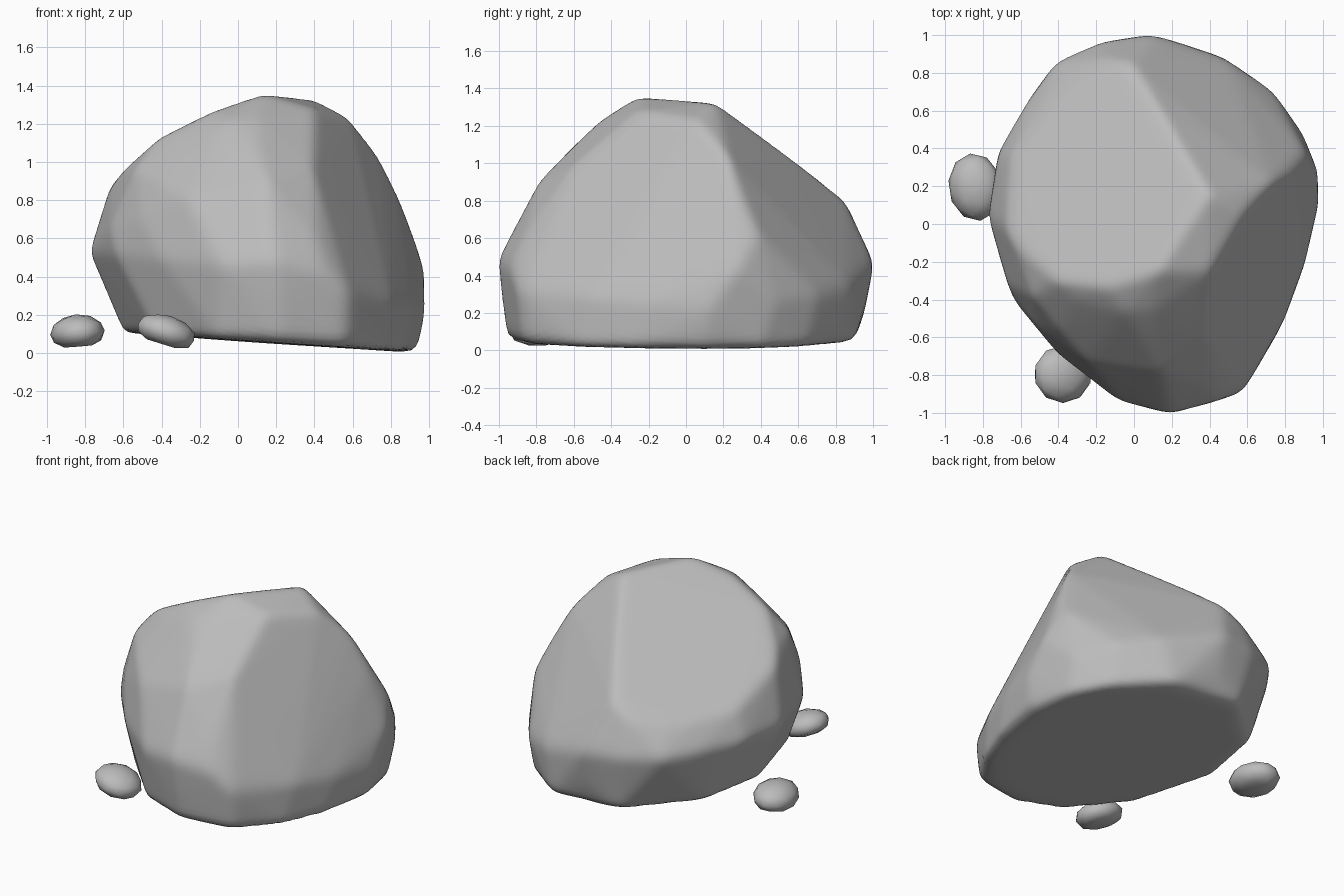
import bpy
import bmesh
from mathutils import Vector, Matrix
from mathutils.bvhtree import BVHTree

default_cube = bpy.data.objects.get("Cube")
if default_cube:
    bpy.data.objects.remove(default_cube, do_unlink=True)

# Single stone colour
stone = bpy.data.materials.new("stone_grey")
stone.use_nodes = True
stone_colour = (0.5, 0.5, 0.5, 1)
stone.diffuse_color = stone_colour
stone.node_tree.nodes["Principled BSDF"].inputs["Base Color"].default_value = stone_colour


def add_object(name, bm):
    """Turn a bmesh into a smooth-shaded stone object."""
    bmesh.ops.recalc_face_normals(bm, faces=bm.faces)
    for face in bm.faces:
        face.smooth = True
    mesh = bpy.data.meshes.new(name)
    bm.to_mesh(mesh)
    bm.free()
    mesh.materials.append(stone)
    obj = bpy.data.objects.new(name, mesh)
    bpy.context.collection.objects.link(obj)
    return obj


def wrap_sphere(hull, centre, subdivisions, smoothing, margin):
    """Project a sphere outwards onto a faceted hull, then soften its edges."""
    tree = BVHTree.FromBMesh(hull)
    bm = bmesh.new()
    bmesh.ops.create_icosphere(bm, subdivisions=subdivisions, radius=1)
    for v in bm.verts:
        direction = v.co.normalized()
        hit = tree.ray_cast(centre, direction)[0]
        # the margin makes up for what smoothing takes off the edges
        v.co = hit + direction * margin
    for step in range(smoothing):
        bmesh.ops.smooth_vert(bm, verts=bm.verts, factor=0.5,
                              use_axis_x=True, use_axis_y=True, use_axis_z=True)
    return bm


# Boulder: outline of the tilted base, outline of the waist, and the crown ridges
base_outline = [
    (-.59, .05), (-.5, .53), (-.1, .9), (.42, .89), (.73, .63), (.87, .4),
    (.92, .1), (.86, -.3), (.75, -.58), (.56, -.86), (.21, -.95),
    (-.1, -.85), (-.42, -.52),
]
waist_outline = [
    (.48, .87), (.73, .7), (.89, .47), (.9, -.2), (.79, -.5), (.57, -.89),
    (-.08, -.93), (-.4, -.68), (-.63, -.4), (-.77, .05), (-.72, .37),
    (-.55, .67), (-.42, .85), (-.17, .96),
]
crown_points = [
    # summit and the ridge beside it
    (.12, -.25, 1.35), (.39, .16, 1.32), (.58, .06, 1.22), (.73, .22, 1.03),
    (.83, .25, .82), (.9, .38, .62), (.4, -.25, 1.27),
    # ridge falling to the front
    (.1, -.45, 1.22), (.39, -.6, .97), (.1, -.6, 1.08), (.15, -.78, .9),
    (.41, -.86, .6), (.45, -.93, .44), (.19, -1, .49), (.2, -.98, .28),
    # front edge of the broad sloping top
    (-.14, -.33, 1.26), (-.4, -.3, 1.13), (-.6, -.13, .95), (-.66, -.04, .88),
    # rounded front shoulder
    (-.05, -.46, 1.21), (-.3, -.4, 1.12), (-.53, -.38, .96), (-.4, -.55, .9),
    (-.25, -.72, .8), (-.5, -.54, .7), (-.66, -.32, .65),
    # back edge of the broad sloping top
    (.15, .6, .98), (-.02, .84, .81), (-.15, .86, .73), (-.36, .74, .68),
    (-.48, .6, .685), (-.64, .35, .72),
    # back tip and lower right bulge
    (.09, 1, .47), (.1, .95, .22), (.97, .27, .44), (.975, .12, .23),
    (.95, .1, .09),
]

hull = bmesh.new()
for x, y in base_outline:
    hull.verts.new((x, y, .071 - .07 * x))
for x, y in waist_outline:
    hull.verts.new((x, y, .46 - x * (.22 if x > 0 else .09)))
for point in crown_points:
    hull.verts.new(point)
bmesh.ops.convex_hull(hull, input=hull.verts)
boulder = wrap_sphere(hull, Vector((.1, 0, .55)), subdivisions=6, smoothing=3,
                      margin=.009)
hull.free()
add_object("boulder", boulder)


def add_pebble(name, centre, radii, tilt, turn):
    """A small rounded stone with a flattened underside."""
    bm = bmesh.new()
    bmesh.ops.create_icosphere(bm, subdivisions=2, radius=1)
    for v in bm.verts:
        v.co.z = max(v.co.z, -.75)
    bmesh.ops.scale(bm, vec=radii, verts=bm.verts)
    spin = Matrix.Rotation(turn, 3, 'Z') @ Matrix.Rotation(tilt, 3, 'Y')
    bmesh.ops.rotate(bm, matrix=spin, verts=bm.verts)
    bmesh.ops.translate(bm, vec=centre, verts=bm.verts)
    add_object(name, bm)


# Two pebbles lying beside the boulder
add_pebble("side_pebble", (-.84, .195, .107), (.143, .18, .096), tilt=-.08, turn=.15)
add_pebble("front_pebble", (-.376, -.795, .11), (.16, .153, .088), tilt=.3, turn=0)
